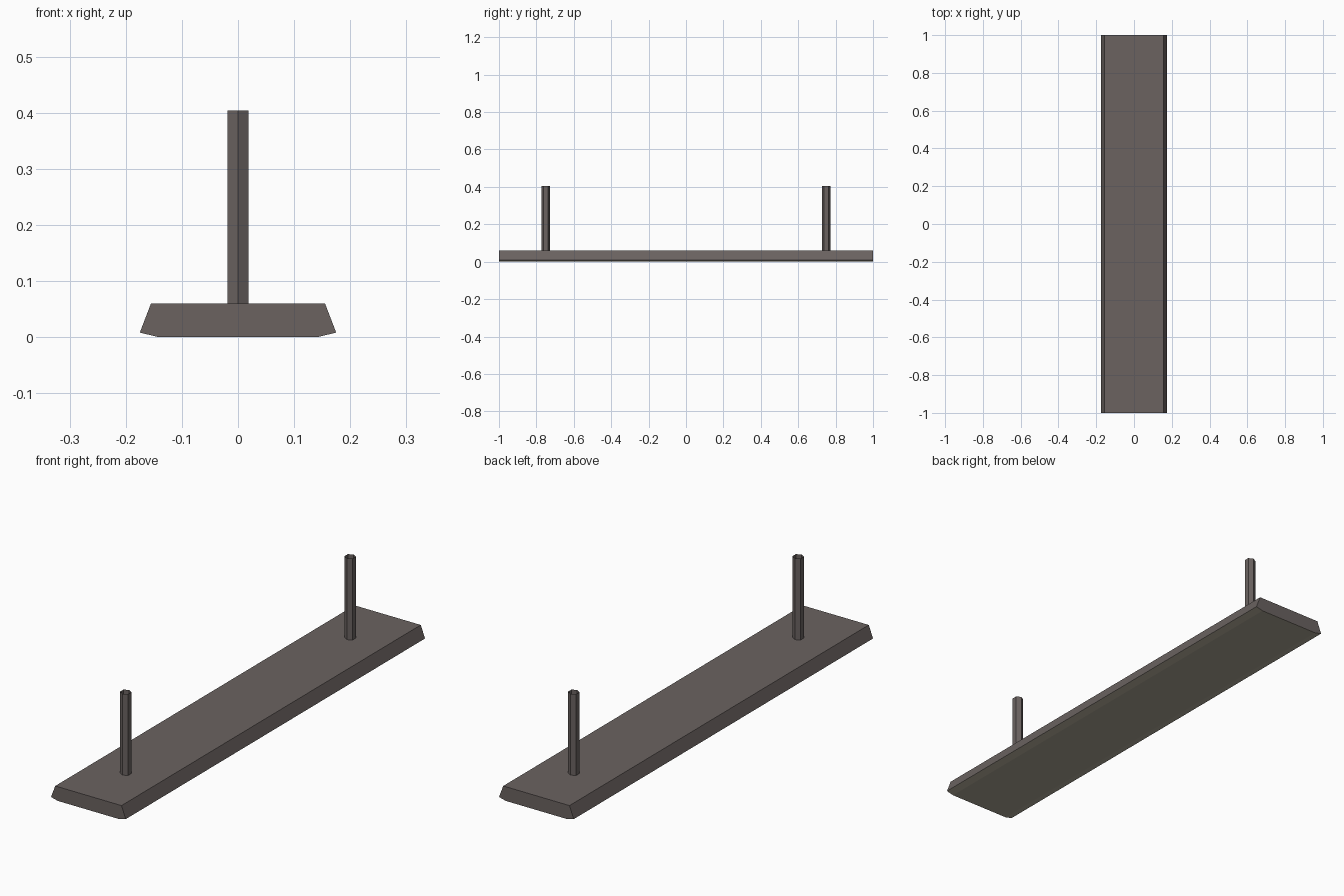
import bpy, bmesh, math

if "Cube" in bpy.data.objects:
    bpy.data.objects.remove(bpy.data.objects["Cube"])

def material(name, rgb):
    m = bpy.data.materials.new(name)
    m.diffuse_color = (*rgb, 1)
    m.use_nodes = True
    m.node_tree.nodes["Principled BSDF"].inputs["Base Color"].default_value = m.diffuse_color
    return m

brown = material("dark brown metal", (0.145, 0.124, 0.118))
lamp = material("pale underside", (0.40, 0.365, 0.29))

def finish(name, bm, mats):
    mesh = bpy.data.meshes.new(name)
    bm.to_mesh(mesh)
    bm.free()
    for m in mats:
        mesh.materials.append(m)
    ob = bpy.data.objects.new(name, mesh)
    bpy.context.collection.objects.link(ob)
    return ob

# Long base bar: bevelled cross-section extruded along y
half = [(0.142, 0.0), (0.175, 0.008), (0.155, 0.06)]
profile = half + [(-x, z) for x, z in reversed(half)]
bm = bmesh.new()
face = bm.faces.new([bm.verts.new((x, -1, z)) for x, z in profile])
ext = bmesh.ops.extrude_face_region(bm, geom=[face])
for v in ext["geom"]:
    if isinstance(v, bmesh.types.BMVert):
        v.co.y = 1
bmesh.ops.recalc_face_normals(bm, faces=bm.faces)
# Pale underside, including its shallow bevels
for f in bm.faces:
    f.material_index = 1 if f.normal.z < -0.9 else 0
finish("base_bar", bm, [brown, lamp])

# Two open-topped hexagonal posts
def post(name, y):
    bm = bmesh.new()
    bmesh.ops.create_cone(bm, cap_ends=False, segments=6,
                          radius1=0.022, radius2=0.022, depth=0.344)
    ob = finish(name, bm, [brown])
    ob.location = (0, y, 0.232)

post("front_post", -0.75)
post("back_post", 0.75)
